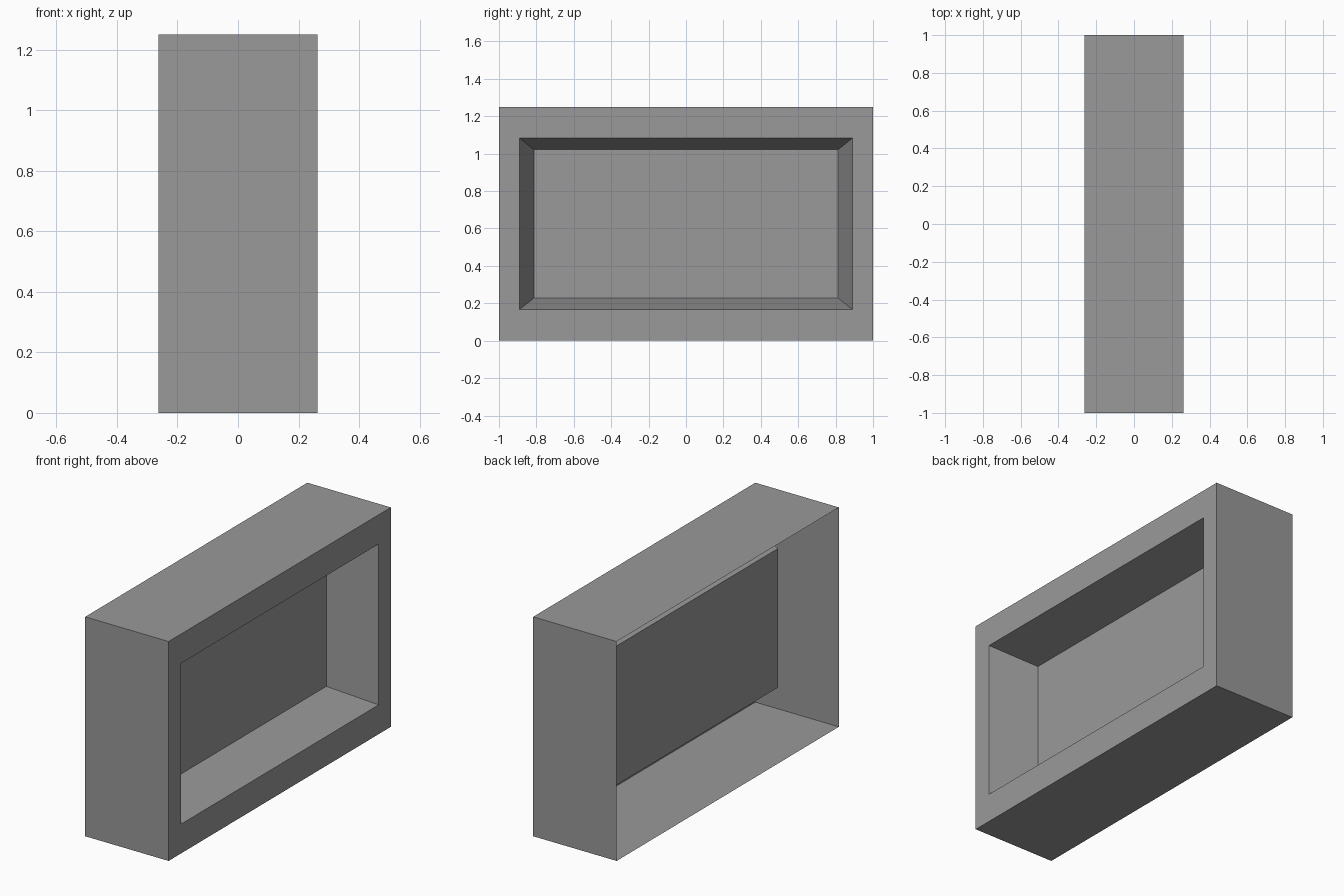
import bpy
import bmesh

cube = bpy.data.objects.get("Cube")
if cube:
    bpy.data.objects.remove(cube)

grey = bpy.data.materials.new("plain_grey")
grey.use_nodes = True
colour = (0.32, 0.32, 0.32, 1)
grey.diffuse_color = colour
grey.node_tree.nodes["Principled BSDF"].inputs["Base Color"].default_value = colour


def sleeve(name, start, end, capped=False):
    """Four-sided sheet between two upright rectangles (x, half width, bottom, top)."""
    bm = bmesh.new()
    rings = []
    for x, half, low, high in (start, end):
        corners = ((-half, low), (half, low), (half, high), (-half, high))
        rings.append([bm.verts.new((x, y, z)) for y, z in corners])
    a, b = rings
    for i in range(4):
        j = (i + 1) % 4
        bm.faces.new((a[i], a[j], b[j], b[i]))
    if capped:
        bm.faces.new(b)
    bm.normal_update()
    mesh = bpy.data.meshes.new(name)
    bm.to_mesh(mesh)
    bm.free()
    mesh.materials.append(grey)
    obj = bpy.data.objects.new(name, mesh)
    bpy.context.collection.objects.link(obj)
    return obj


# Rectangles from the open back to the recessed panel
back_rim = (-0.263, 1.0, 0.0, 1.25)
face_rim = (0.263, 1.0, 0.0, 1.25)
opening = (0.263, 0.89, 0.167, 1.083)
panel = (-0.012, 0.812, 0.229, 1.021)

# Thin outer casing, open on the -x side
sleeve("casing", back_rim, face_rim)
# Flat border around the opening
sleeve("face_frame", face_rim, opening)
# Tapered walls and flat panel sunk into the casing
sleeve("recessed_panel", opening, panel, capped=True)
